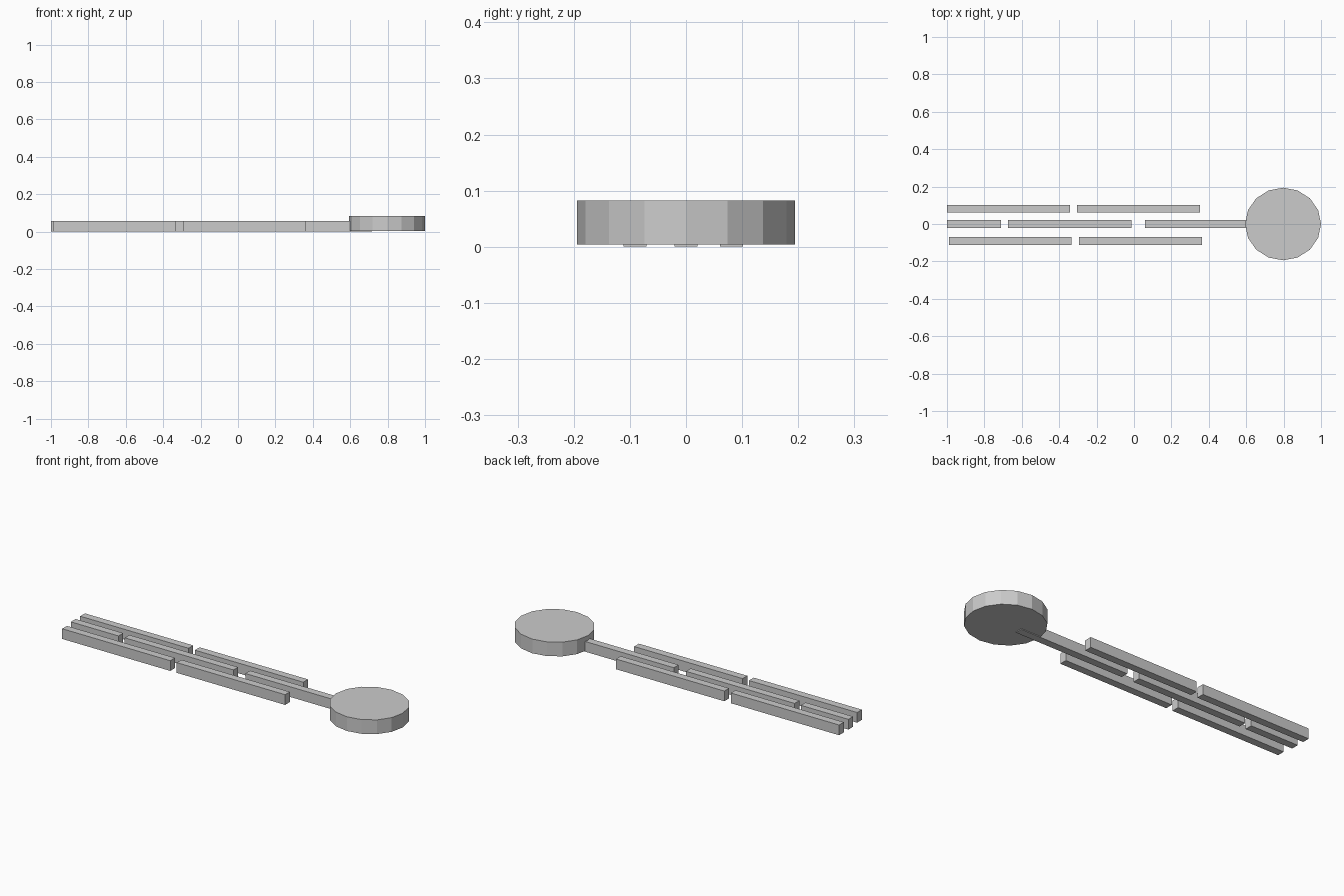
import bpy
import bmesh
from mathutils import Matrix

if "Cube" in bpy.data.objects:
    bpy.data.objects.remove(bpy.data.objects["Cube"])


def new_object(name, bm):
    mesh = bpy.data.meshes.new(name)
    bm.to_mesh(mesh)
    bm.free()
    obj = bpy.data.objects.new(name, mesh)
    bpy.context.collection.objects.link(obj)
    return obj


def plank(name, x0, x1, y, width=0.041, height=0.056):
    bm = bmesh.new()
    m = (Matrix.Translation(((x0 + x1) / 2, y, height / 2))
         @ Matrix.Diagonal((x1 - x0, width, height, 1)))
    bmesh.ops.create_cube(bm, size=1, matrix=m)
    return new_object(name, bm)


# Three rows of staggered planks; the last middle one runs under the disc
rows = {
    "back": (0.081, [(-1.0, -0.343), (-0.304, 0.354)]),
    "middle": (0.0, [(-1.0, -0.711), (-0.673, -0.014), (0.059, 0.717)]),
    "front": (-0.091, [(-0.989, -0.333), (-0.294, 0.364)]),
}
for row, (y, spans) in rows.items():
    for i, (x0, x1) in enumerate(spans, 1):
        plank(f"{row}_plank_{i}", x0, x1, y)

# Round end disc, sixteen sides, slightly oval, raised a hair off the floor
z0, z1 = 0.004, 0.082
bm = bmesh.new()
bmesh.ops.create_cone(
    bm, cap_ends=True, segments=16, radius1=1, radius2=1, depth=1,
    matrix=Matrix.Translation((0.797, 0, (z0 + z1) / 2))
    @ Matrix.Diagonal((0.203, 0.194, z1 - z0, 1)))
new_object("round_disc", bm)
